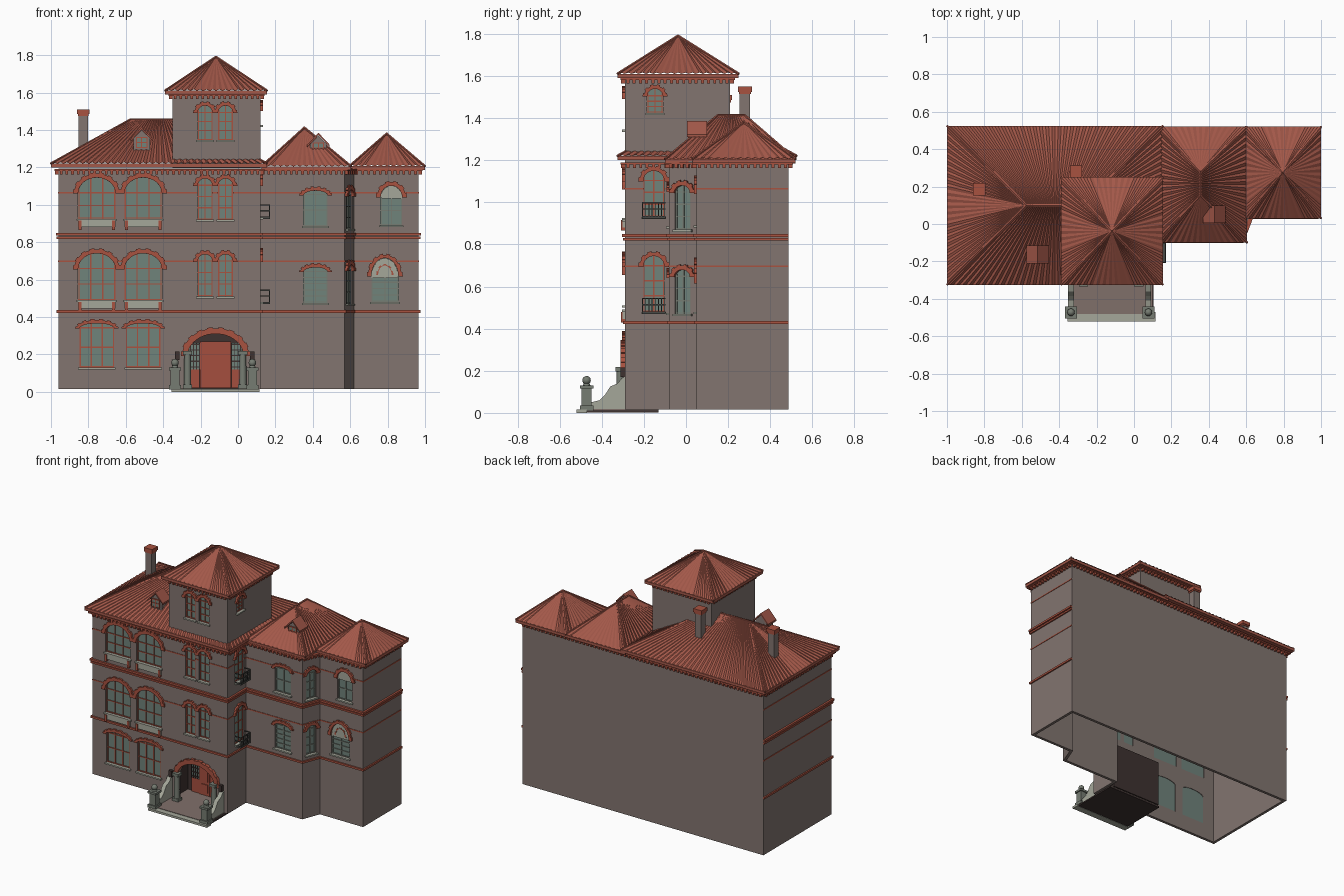
import bpy, bmesh, math
from mathutils import Vector, Matrix

if "Cube" in bpy.data.objects:
    bpy.data.objects.remove(bpy.data.objects["Cube"])


def material(name, r, g, b):
    col = [((c / 255 + 0.055) / 1.055) ** 2.4 for c in (r, g, b)] + [1]
    m = bpy.data.materials.new(name)
    m.use_nodes = True
    m.diffuse_color = col
    m.node_tree.nodes["Principled BSDF"].inputs["Base Color"].default_value = col
    return m


WALL = material("wall render", 130, 117, 112)
ROOF = material("roof tile", 163, 88, 73)
TRIM = material("red brick trim", 168, 82, 64)
GLASS = material("window glass", 112, 131, 123)
PALE = material("pale stone", 165, 167, 154)
STONE = material("grey stone", 118, 124, 114)
DARK = material("dark recess", 62, 50, 48)
DOOR = material("door wood", 165, 78, 62)
PAVE = material("paving", 128, 112, 106)
IRON = material("railing iron", 72, 74, 70)

parts = {}


def part(name, mat):
    if name not in parts:
        parts[name] = (bmesh.new(), mat)
    return parts[name][0]


def frame(x, y, deg=0):
    return Matrix.Translation((x, y, 0)) @ Matrix.Rotation(math.radians(deg), 4, "Z")


def bridge(bm, loops, closed):
    n = len(loops)
    for i in range(n if closed else n - 1):
        a, b = loops[i], loops[(i + 1) % n]
        for k in range(len(a)):
            j = (k + 1) % len(a)
            bm.faces.new((a[k], a[j], b[j], b[k]))
    if not closed:
        bm.faces.new(loops[0])
        bm.faces.new(loops[-1][::-1])


def prism(bm, M, pts, y0, y1):
    bridge(bm, [[bm.verts.new(M @ Vector((u, y, z))) for u, z in pts] for y in (y0, y1)], False)


def box(bm, M, u0, u1, y0, y1, z0, z1):
    prism(bm, M, [(u0, z0), (u1, z0), (u1, z1), (u0, z1)], y0, y1)


def cylinder(bm, x, y, z0, z1, r0, r1, n=16):
    bmesh.ops.create_cone(bm, cap_ends=True, segments=n, radius1=r0, radius2=r1, depth=z1 - z0,
                          matrix=Matrix.Translation((x, y, (z0 + z1) / 2)))


def offset(path, d, closed):
    pts, out, n = [Vector(p) for p in path], [], len(path)
    nor = []
    for i in range(n):
        e = (pts[(i + 1) % n] - pts[i]).normalized()
        nor.append(Vector((e.y, -e.x)))
    for i, p in enumerate(pts):
        a, b = nor[i - 1], nor[i]
        if not closed and i == 0:
            a = b
        if not closed and i == n - 1:
            b = a
        out.append(p + d * (a + b) / (1 + a.dot(b)))
    return out


def ring(bm, path, z0, z1, o0, o1, closed=True):
    loops = [[bm.verts.new((p.x, p.y, z0)), bm.verts.new((q.x, q.y, z0)),
              bm.verts.new((q.x, q.y, z1)), bm.verts.new((p.x, p.y, z1))]
             for p, q in zip(offset(path, o0, closed), offset(path, o1, closed))]
    bridge(bm, loops, closed)


def dentils(bm, path, z0, z1, out):
    for i, p in enumerate(path):
        p, q = Vector(p), Vector(path[(i + 1) % len(path)])
        e = q - p
        n = max(2, round(e.length / 0.03))
        for k in range(n):
            c = p + e * (k + 0.5) / n
            box(bm, frame(c.x, c.y, math.degrees(math.atan2(e.y, e.x))), -0.007, 0.007, -out, 0.005, z0, z1)


def arch(w, z0, zs, rise, n=12):
    return [(-w / 2, z0), (w / 2, z0)] + [
        (w / 2 * math.cos(math.pi * k / n), zs + rise * math.sin(math.pi * k / n)) for k in range(n + 1)]


def voussoirs(bm, M, w, zs, rise, t, n, out):
    def at(a, e):
        return ((w / 2 + e) * math.cos(a), zs + (rise + e) * math.sin(a))
    for k in range(n):
        a, b = math.pi * k / n, math.pi * (k + 1) / n
        e = t if k % 2 == 0 else t - 0.006
        prism(bm, M, [at(a, 0), at(a, e), at(b, e), at(b, 0)], -out, 0.004)


def window(M, w, z0, zs, rise, t=0.024, cols=2, rows=3, bars=TRIM, apron=False, lunette=False):
    prism(part("cutter", None), M, arch(w, z0, zs, rise), -0.03, 0.04)
    prism(part("window_glass", GLASS), M, arch(w + 0.004, z0 - 0.002, zs, rise + 0.002), 0.012, 0.016)
    voussoirs(part("window_arches", TRIM), M, w, zs, rise, t, 15 if w > 0.12 else 11, 0.013)
    fr = part("red_window_bars" if bars is TRIM else "grey_window_bars", bars)
    for k in range(cols + 1):
        u = (k / cols - 0.5) * (w - 0.008)
        top = zs + rise * math.sqrt(max(0, 1 - (2 * u / w) ** 2))
        box(fr, M, u - 0.003, u + 0.003, 0.006, 0.013, z0, top)
    for k in range(rows + 1):
        z = z0 + 0.004 + (zs - z0) * k / rows
        box(fr, M, -w / 2, w / 2, 0.007, 0.013, z - 0.003, z + 0.003)
    sill = part("window_sills", PALE)
    box(sill, M, -w / 2 - 0.008, w / 2 + 0.008, -0.014, 0.012, z0 - 0.01, z0)
    if apron:
        box(sill, M, -w / 2, w / 2, -0.012, 0.004, z0 - 0.045, z0 - 0.01)
        for s in (-1, 1):
            box(part("sill_brackets", TRIM), M, s * 0.09 - 0.008, s * 0.09 + 0.008, -0.018, 0.002, z0 - 0.06, z0 - 0.01)
    if lunette:
        prism(part("lunette", PALE), M, arch(w - 0.002, zs - 0.006, zs, rise - 0.001), 0, 0.011)
        if lunette == "ornate":
            voussoirs(part("window_arches", TRIM), M, w * 0.5, zs + 0.01, rise * 0.5, 0.01, 9, 0.003)


# Walls: hollow shell, open below
plan = [(-0.96, 0.487), (-0.96, -0.29), (0.12, -0.29), (0.12, -0.08),
        (0.57, -0.08), (0.62, 0.05), (0.965, 0.05), (0.965, 0.487)]
tower = [(-0.35, 0.21), (-0.35, -0.29), (0.12, -0.29), (0.12, 0.21)]
ring(part("walls", WALL), plan, 0.015, 1.195, -0.02, 0)
ring(part("tower_walls", WALL), tower, 1.197, 1.6, -0.02, 0)

# String courses on the front and sides
for z0, z1, o in ((0.818, 0.83, 0.01), (0.836, 0.85, 0.014), (0.422, 0.436, 0.01)):
    ring(part("string_courses", TRIM), plan, z0, z1, -0.005, o, False)
for z in (0.697, 1.065):
    ring(part("thin_bands", TRIM), plan, z - 0.004, z + 0.004, -0.005, 0.003, False)

# Cornices
cornice = part("cornices", TRIM)
for path, z in ((plan, 1.19), (tower, 1.592)):
    ring(cornice, path, z - 0.01, z, -0.005, 0.022)
    dentils(cornice, path, z - 0.028, z - 0.01, 0.018)

# Windows: main block, tower, middle block, right block
for x in (-0.755, -0.507):
    window(frame(x, -0.29), 0.185, 0.13, 0.338, 0.028, cols=3, rows=2)
    for z in (0.49, 0.925):
        window(frame(x, -0.29), 0.2, z, z + 0.135 if z > 0.9 else z + 0.165, 0.085, 0.028, 3, 2, apron=True)
for x in (-0.176, -0.067):
    for z, h in ((0.51, 0.185), (0.92, 0.18), (1.345, 0.145)):
        window(frame(x, -0.29), 0.08, z, z + h, 0.04, 0.024)
side = frame(0.12, -0.153, 90)
for z, h in ((0.48, 0.215), (0.93, 0.17)):
    window(side, 0.1, z, z + h, 0.05, 0.024)
window(frame(0.12, -0.147, 90), 0.075, 1.425, 1.502, 0.037, 0.022)
for z in (0.475, 0.885):
    window(frame(0.415, -0.08), 0.128, z, z + 0.165, 0.025, 0.024, 2, 5 if z < 0.6 else 2, STONE)
for z in (0.47, 0.87):
    window(frame(0.595, -0.015, math.degrees(math.atan2(0.13, 0.05))), 0.08, z, z + 0.175, 0.035, 0.026, bars=STONE)
window(frame(0.785, 0.05), 0.145, 0.48, 0.615, 0.1, 0.024, 2, 4, STONE, lunette="ornate")
window(frame(0.82, 0.05), 0.115, 0.89, 1.04, 0.062, 0.026, 2, 2, STONE, lunette="plain")

# Balcony railings on the tower side
rail = part("balcony_railings", IRON)
for z in (0.475, 0.93):
    for h in (0, 0.035, 0.065):
        box(rail, side, -0.055, 0.055, -0.05, -0.045, z + h, z + h + 0.006)
        for s in (-0.055, 0.05):
            box(rail, side, s, s + 0.005, -0.05, 0, z + h, z + h + 0.006)
    box(rail, side, -0.055, 0.055, -0.05, 0, z - 0.006, z)
    for k in range(8):
        u = -0.055 + k * 0.015
        box(rail, side, u, u + 0.004, -0.05, -0.046, z, z + 0.068)


# Hipped roofs with tile ribs
def hip_roof(name, x0, x1, y0, y1, z, tops):
    bm = part(name, ROOF)
    box(bm, frame(0, 0), x0, x1, y0, y1, z - 0.02, z)
    eave = [Vector(c) for c in ((x0, y0, z), (x1, y0, z), (x1, y1, z), (x0, y1, z))]
    tops = [Vector(t) for t in tops]
    up = Vector((0, 0, 0.006))
    for i in range(4):
        j = (i + 1) % 4
        p, q, c, d = eave[i], eave[j], tops[i], tops[j]
        n = 2 * round((q - p).length / 0.034)
        point = (c - d).length < 0.001
        low = [bm.verts.new(p.lerp(q, k / n) + up * (k % 2)) for k in range(n + 1)]
        high = [bm.verts.new(c)] * (n + 1) if point else [
            bm.verts.new(c.lerp(d, k / n) + up * (k % 2)) for k in range(n + 1)]
        for k in range(n):
            f = [low[k], low[k + 1], high[k + 1]]
            bm.faces.new(f if point else f + [high[k]])
    # Hip and ridge caps
    for a, b in list(zip(eave, tops)) + [(tops[0], tops[2])]:
        v = b - a
        if v.length > 0.01:
            rot = v.to_track_quat("Z", "Y").to_matrix().to_4x4()
            bmesh.ops.create_cone(bm, cap_ends=True, segments=6, radius1=0.007, radius2=0.007,
                                  depth=v.length, matrix=Matrix.Translation((a + b) / 2) @ rot)


A, B = (-0.575, 0.1, 1.455), (-0.27, 0.1, 1.455)
hip_roof("main_roof", -1, 0.155, -0.325, 0.525, 1.22, [A, B, B, A])
A, B = (0.355, 0.15, 1.412), (0.355, 0.28, 1.412)
hip_roof("middle_roof", 0.125, 0.605, -0.1, 0.52, 1.205, [A, A, B, B])
hip_roof("right_roof", 0.595, 1, 0.03, 0.52, 1.206, [(0.795, 0.275, 1.38)] * 4)
hip_roof("tower_roof", -0.39, 0.155, -0.325, 0.25, 1.61, [(-0.118, -0.038, 1.79)] * 4)

# Dormers
for x, y, z in ((-0.515, -0.21, 1.345), (0.43, 0.005, 1.315)):
    M = frame(x, y)
    prism(part("dormer_walls", WALL), M, [(-0.044, z - 0.075), (0.044, z - 0.075), (0.044, z + 0.01),
                                          (0, z + 0.055), (-0.044, z + 0.01)], 0.012, 0.088)
    prism(part("dormer_roofs", ROOF), M, [(-0.06, z - 0.006), (0, z + 0.058), (0.06, z - 0.006),
                                          (0.06, z + 0.006), (0, z + 0.07), (-0.06, z + 0.006)], 0, 0.095)
    box(part("window_glass", GLASS), M, -0.026, 0.026, 0.007, 0.013, z - 0.04, z + 0.015)
    for u in (-0.028, 0, 0.028):
        box(part("red_window_bars", TRIM), M, u - 0.003, u + 0.003, 0.004, 0.013, z - 0.04, z + 0.015)
    for h in (-0.04, -0.012, 0.015):
        box(part("red_window_bars", TRIM), M, -0.03, 0.03, 0.004, 0.013, z + h - 0.003, z + h + 0.003)

# Chimneys
for x, y, z in ((-0.827, 0.185, 1.51), (-0.31, 0.28, 1.55)):
    M = frame(x, y)
    box(part("chimneys", WALL), M, -0.025, 0.025, -0.025, 0.025, z - 0.25, z - 0.02)
    box(part("chimney_caps", TRIM), M, -0.033, 0.033, -0.033, 0.033, z - 0.025, z)
    box(part("chimney_caps", TRIM), M, -0.029, 0.029, -0.029, 0.029, z - 0.035, z - 0.025)

# Entrance: arch, recess, door with gridded side lights
E = frame(-0.12, -0.29)
prism(part("cutter", None), E, arch(0.3, -0.02, 0.19, 0.12, 16), -0.03, 0.04)
voussoirs(part("entrance_arch", TRIM), E, 0.3, 0.19, 0.12, 0.036, 19, 0.022)
recess = part("entrance_recess", DARK)
box(recess, E, -0.2, 0.2, 0.16, 0.17, 0.015, 0.35)
box(recess, E, -0.2, 0.2, 0.021, 0.16, 0.34, 0.35)
for s in (-0.2, 0.19):
    box(recess, E, s, s + 0.01, 0.021, 0.16, 0.015, 0.34)
door = part("entrance_door", DOOR)
for s in (-1, 1):
    D = E @ Matrix.Translation((s * 0.042, 0, 0))
    box(door, D, -0.041, 0.041, 0.14, 0.16, 0.02, 0.27)
    for z0, z1 in ((0.04, 0.1), (0.12, 0.25)):
        box(door, D, -0.026, 0.026, 0.135, 0.14, z0, z1)
    L = E @ Matrix.Translation((s * 0.118, 0, 0))
    box(part("side_lights", GLASS), L, -0.032, 0.032, 0.15, 0.158, 0.12, 0.26)
    box(door, L, -0.032, 0.032, 0.145, 0.16, 0.02, 0.12)
    for k in range(5):
        box(recess, L, -0.034 + k * 0.016, -0.03 + k * 0.016, 0.143, 0.152, 0.12, 0.26)
        box(recess, L, -0.032, 0.032, 0.143, 0.152, 0.13 + k * 0.03, 0.136 + k * 0.03)

# Porch floor and front step
box(part("porch_base", DARK), E, -0.215, 0.225, -0.2, 0.16, 0.002, 0.012)
box(part("porch_paving", PAVE), E, -0.205, 0.215, -0.19, 0.16, 0.012, 0.018)
box(part("front_step", PALE), E, -0.235, 0.235, -0.23, -0.18, 0, 0.015)

# Porch columns, curved side walls, ball-topped posts, lanterns
columns, posts = part("porch_columns", STONE), part("porch_posts", STONE)
for s in (-1, 1):
    x = -0.122 + s * 0.148
    cylinder(columns, x, -0.312, 0.03, 0.2, 0.02, 0.017)
    for z in (0.018, 0.197):
        box(columns, frame(x, -0.312), -0.025, 0.025, -0.022, 0.022, z, z + 0.02)
    x = -0.13 + s * 0.207
    prism(part("porch_side_walls", PALE), frame(x, 0, 90),
          [(-0.29, 0.015), (-0.45, 0.015), (-0.45, 0.05), (-0.41, 0.06), (-0.385, 0.085),
           (-0.36, 0.125), (-0.325, 0.14), (-0.305, 0.165), (-0.29, 0.172)], -0.015, 0.015)
    P = frame(x, -0.472)
    for h, z0, z1 in ((0.032, 0.012, 0.035), (0.024, 0.035, 0.115), (0.032, 0.115, 0.13)):
        box(posts, P, -h, h, -h, h, z0, z1)
    cylinder(posts, x, -0.472, 0.13, 0.142, 0.018, 0.012)
    bmesh.ops.create_uvsphere(posts, u_segments=16, v_segments=10, radius=0.02,
                              matrix=Matrix.Translation((x, -0.472, 0.155)))
    box(part("lanterns", DARK), frame(-0.125 + s * 0.2, -0.3), -0.012, 0.012, -0.012, 0.012, 0.17, 0.215)

# Turn the parts into objects
objects = {}
for name, (bm, mat) in parts.items():
    if name.endswith("roof"):
        bmesh.ops.remove_doubles(bm, verts=bm.verts, dist=0.00001)
    bmesh.ops.recalc_face_normals(bm, faces=bm.faces)
    me = bpy.data.meshes.new(name)
    bm.to_mesh(me)
    bm.free()
    if mat:
        me.materials.append(mat)
    objects[name] = bpy.data.objects.new(name, me)
    bpy.context.collection.objects.link(objects[name])

# Cut the openings
cutter = objects["cutter"]
cutter.hide_render = True
for name in ("walls", "tower_walls", "thin_bands"):
    ob = objects[name]
    mod = ob.modifiers.new("openings", "BOOLEAN")
    mod.operation, mod.solver, mod.object = "DIFFERENCE", "EXACT", cutter
    bpy.context.view_layer.objects.active = ob
    bpy.ops.object.modifier_apply(modifier=mod.name)
bpy.data.objects.remove(cutter)

# Smooth the turned stonework
bpy.ops.object.select_all(action="DESELECT")
for name in ("porch_columns", "porch_posts"):
    objects[name].select_set(True)
    bpy.context.view_layer.objects.active = objects[name]
bpy.ops.object.shade_smooth_by_angle()
